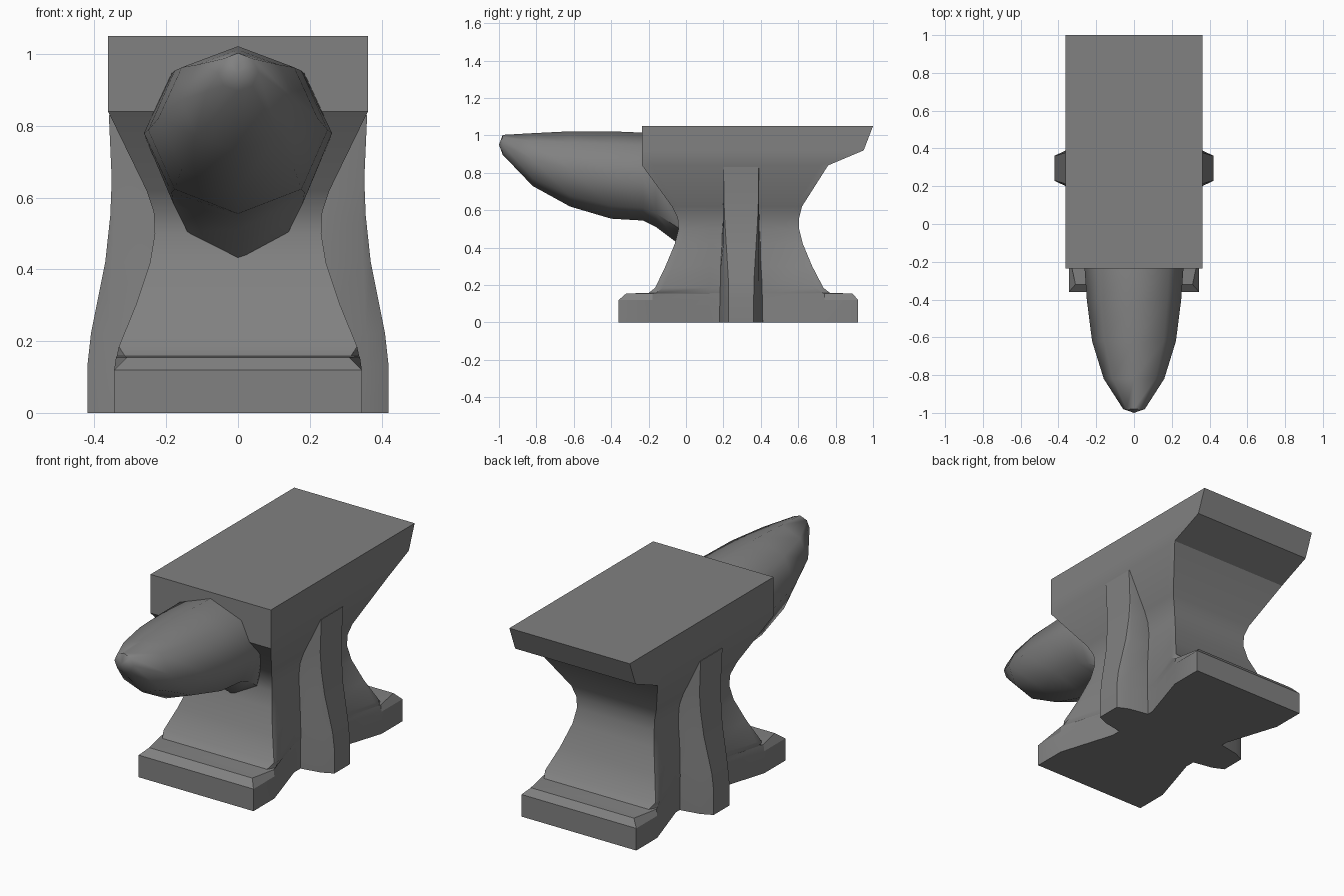
import bpy, bmesh, math

cube = bpy.data.objects.get("Cube")
if cube:
    bpy.data.objects.remove(cube, do_unlink=True)

steel = bpy.data.materials.new("grey_steel")
steel.use_nodes = True
colour = (0.22, 0.22, 0.22, 1)
steel.diffuse_color = colour
steel.node_tree.nodes["Principled BSDF"].inputs["Base Color"].default_value = colour


def loft(name, loops, tip=None, angle=30):
    """Skin a list of equal-length point loops and close both ends."""
    bm = bmesh.new()
    rings = [[bm.verts.new(p) for p in loop] for loop in loops]
    n = len(rings[0])
    for a, b in zip(rings, rings[1:]):
        for i in range(n):
            j = (i + 1) % n
            bm.faces.new((a[i], a[j], b[j], b[i]))
    bm.faces.new(rings[-1])
    if tip:
        apex = bm.verts.new(tip)
        for i in range(n):
            bm.faces.new((rings[0][i], rings[0][(i + 1) % n], apex))
    else:
        bm.faces.new(rings[0])
    bmesh.ops.recalc_face_normals(bm, faces=bm.faces)
    mesh = bpy.data.meshes.new(name)
    bm.to_mesh(mesh)
    bm.free()
    mesh.materials.append(steel)
    obj = bpy.data.objects.new(name, mesh)
    bpy.context.collection.objects.link(obj)
    bpy.ops.object.select_all(action='DESELECT')
    obj.select_set(True)
    bpy.context.view_layer.objects.active = obj
    bpy.ops.object.shade_smooth_by_angle(angle=math.radians(angle))
    return obj


# Body: waisted block from feet to face, with recessed flanks
MID = 0.285


def body_loop(z, front, back, corner, shoulder, notch):
    side = [(corner, front), (shoulder, max(front + 0.04, -0.18)), (notch, MID - 0.16),
            (notch, MID + 0.16), (shoulder, min(back - 0.04, 0.74)), (corner, back)]
    return [(x, y, z) for x, y in side] + [(-x, y, z) for x, y in reversed(side)]


# height, front y, back y, corner x, shoulder x, flank x
body_rows = [
    (0, -.36, .92, .345, .345, .25),
    (.12, -.36, .92, .345, .345, .25),
    (.155, -.32, .89, .31, .34, .25),
    (.158, -.20, .77, .315, .338, .25),
    (.185, -.165, .735, .332, .332, .25),
    (.30, -.11, .675, .285, .285, .245),
    (.42, -.06, .625, .245, .245, .235),
    (.50, -.04, .605, .232, .232, .23),
    (.56, -.045, .605, .235, .235, .235),
    (.62, -.075, .62, .255, .255, .255),
    (.84, -.235, .76, .362, .362, .362),
    (.92, -.235, .95, .362, .362, .362),
    (1.05, -.235, 1.0, .362, .362, .362),
]
loft("anvil_body", [body_loop(*row) for row in body_rows])

# Side ribs: height, outer x, bevel x, outer half width, bevel and root half widths
rib_rows = [
    (0, .42, .36, .067, .095, .125),
    (.13, .42, .36, .067, .095, .122),
    (.22, .41, .356, .068, .095, .118),
    (.42, .37, .35, .08, .095, .105),
    (.55, .356, .345, .088, .095, .098),
    (.65, .352, .345, .092, .095, .096),
    (.83, .36, .357, .094, .095, .095),
]
for label, s in (("left", 1), ("right", -1)):
    loops = []
    for z, out, bevel, w, wb, wr in rib_rows:
        half = [(.2, wr), (bevel, wb), (out, w)]
        loops.append([(s * x, .295 - h, z) for x, h in half]
                     + [(s * x, .295 + h, z) for x, h in reversed(half)])
    loft(label + "_rib", loops)

# Horn: eight-sided taper, flat along the top (y, top, bottom, half width)
horn_rows = [
    (-.98, 1.003, .897, .057),
    (-.82, 1.012, .73, .16),
    (-.62, 1.022, .62, .222),
    (-.40, 1.022, .555, .25),
    (-.23, 1.015, .545, .262),
    (-.16, 1.01, .51, .255),
    (-.04, 1.0, .42, .2),
]
horn_loops = []
for y, top, bottom, w in horn_rows:
    angles = [math.tau * k / 8 for k in range(8)]
    horn_loops.append([(w * math.sin(a), y, (top + bottom) / 2 + (top - bottom) / 2 * math.cos(a))
                       for a in angles])
loft("horn", horn_loops, tip=(0, -1.0, .95), angle=50)
